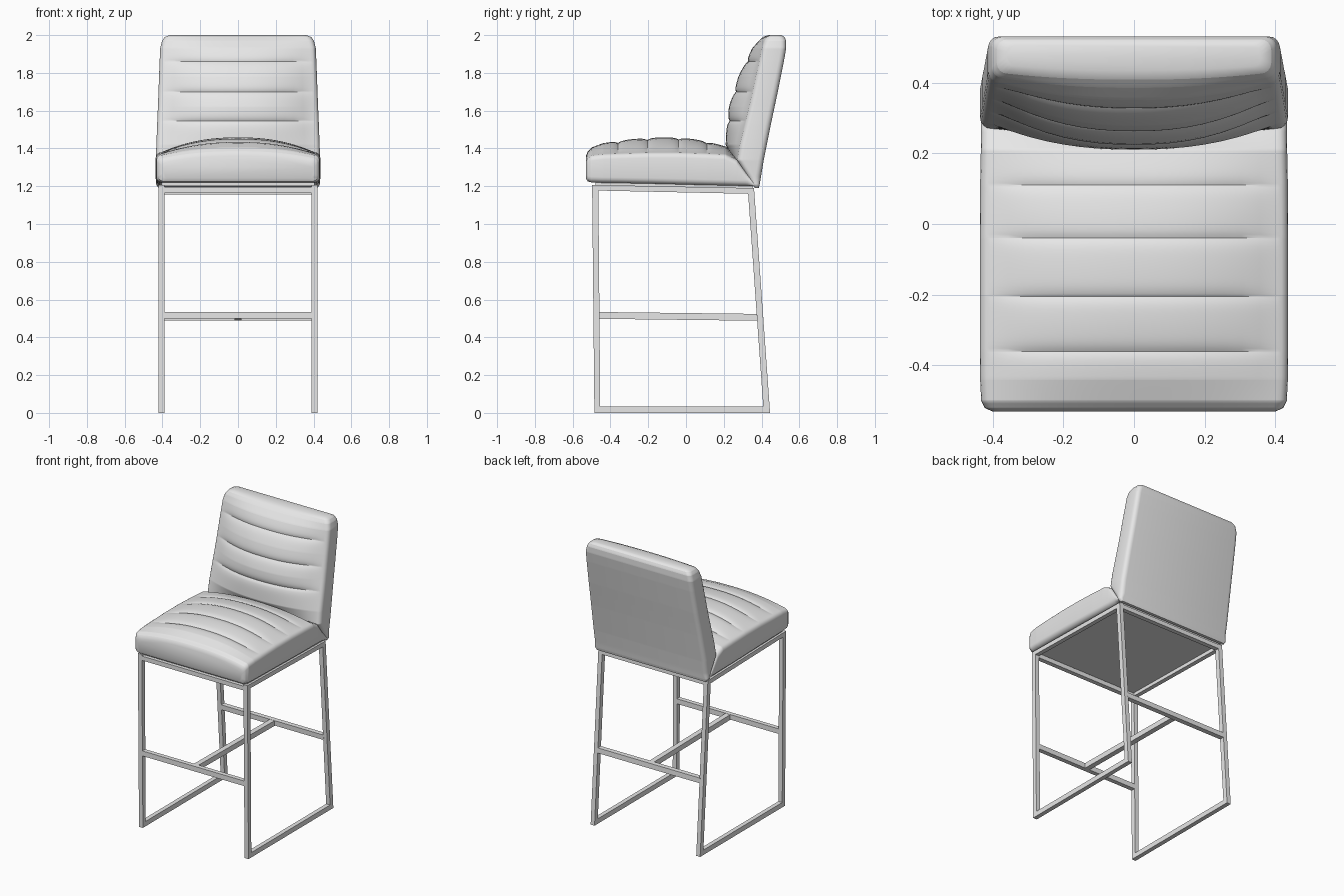
import bpy, bmesh, math

old = bpy.data.objects.get("Cube")
if old:
    bpy.data.objects.remove(old, do_unlink=True)

# One plain material for upholstery and frame
grey = bpy.data.materials.new("light_grey")
grey.use_nodes = True
color = (0.8, 0.8, 0.8, 1)
grey.diffuse_color = color
grey.node_tree.nodes["Principled BSDF"].inputs["Base Color"].default_value = color


def finish(name, bm, smooth=False):
    bmesh.ops.recalc_face_normals(bm, faces=bm.faces)
    mesh = bpy.data.meshes.new(name)
    bm.to_mesh(mesh)
    bm.free()
    mesh.materials.append(grey)
    obj = bpy.data.objects.new(name, mesh)
    bpy.context.collection.objects.link(obj)
    if smooth:
        bpy.ops.object.select_all(action='DESELECT')
        obj.select_set(True)
        bpy.context.view_layer.objects.active = obj
        bpy.ops.object.shade_smooth_by_angle(angle=math.radians(40))
    return obj


def prism(name, outline, x0, x1):
    """Extrude a (y, z) outline from x0 to x1."""
    bm = bmesh.new()
    a, b = [[bm.verts.new((x, y, z)) for y, z in outline] for x in (x0, x1)]
    bm.faces.new(a)
    bm.faces.new(b)
    n = len(outline)
    for i in range(n):
        j = (i + 1) % n
        bm.faces.new((a[i], a[j], b[j], b[i]))
    return finish(name, bm)


def sample(table, t):
    """Interpolate the rows of a table at position t."""
    for lo, hi in zip(table, table[1:]):
        if t <= hi[0]:
            k = (t - lo[0]) / (hi[0] - lo[0])
            return [p + (q - p) * k for p, q in zip(lo[1:], hi[1:])]
    return table[-1][1:]


def section(base, side, crown, w, dip):
    """Cross-section (x, h): flat base, rounded corners, crowned top."""
    r = min(0.03, (side - base) * 0.45)
    arc = [math.pi / 2 * i / 4 for i in range(5)]
    right = [(w - r + r * math.sin(a), base + r - r * math.cos(a)) for a in arc]
    right += [(w - r + r * math.cos(a), side - r + r * math.sin(a)) for a in arc]
    top = []
    for i in range(1, 16):
        u = 1 - i / 8
        h = side + (crown - side) * (1 - abs(u) ** 2.3) - dip * (1 - u ** 8)
        top.append(((w - r) * u, h))
    return right + top + [(-x, h) for x, h in reversed(right)]


def cushion(name, table, grooves, depth, place):
    """Loft channelled upholstery through the table's stations."""
    start, end = table[0][0], table[-1][0]
    steps = 80
    stations = {round(start + (end - start) * i / steps, 4) for i in range(steps + 1)}
    stations |= {row[0] for row in table} | set(grooves)
    bm = bmesh.new()
    rings = []
    for t in sorted(stations):
        near = min(abs(t - g) for g in grooves)
        dip = depth * math.exp(-near / 0.02)
        ring = section(*sample(table, t), dip)
        rings.append([bm.verts.new(place(x, t, h)) for x, h in ring])
    for a, b in zip(rings, rings[1:]):
        for i in range(len(a)):
            j = (i + 1) % len(a)
            bm.faces.new((a[i], a[j], b[j], b[i]))
    bm.faces.new(rings[0])
    bm.faces.new(rings[-1])
    return finish(name, bm, smooth=True)


# Seat cushion: y, underside, side edge, crown, half width
seat = [
    (-0.53, 1.24, 1.33, 1.36, 0.40),
    (-0.52, 1.225, 1.35, 1.385, 0.422),
    (-0.50, 1.22, 1.365, 1.405, 0.432),
    (-0.44, 1.218, 1.372, 1.428, 0.435),
    (-0.36, 1.217, 1.375, 1.442, 0.436),
    (-0.20, 1.214, 1.38, 1.458, 0.436),
    (-0.04, 1.21, 1.38, 1.46, 0.436),
    (0.11, 1.206, 1.375, 1.44, 0.435),
    (0.21, 1.204, 1.37, 1.41, 0.433),
    (0.27, 1.202, 1.34, 1.35, 0.432),
    (0.36, 1.20, 1.22, 1.22, 0.432),
]
cushion("seat_cushion", seat, (-0.36, -0.205, -0.04, 0.11), 0.013,
        lambda x, t, h: (x, t, h))

# Back cushion: z, rear, side edge, crown (all as -y), half width
back = [
    (1.19, -0.385, -0.365, -0.365, 0.42),
    (1.21, -0.39, -0.35, -0.35, 0.434),
    (1.34, -0.412, -0.27, -0.25, 0.435),
    (1.42, -0.428, -0.283, -0.21, 0.432),
    (1.53, -0.45, -0.31, -0.214, 0.428),
    (1.62, -0.469, -0.332, -0.227, 0.424),
    (1.70, -0.486, -0.35, -0.25, 0.421),
    (1.78, -0.502, -0.367, -0.277, 0.418),
    (1.86, -0.518, -0.385, -0.313, 0.415),
    (1.93, -0.53, -0.40, -0.35, 0.412),
    (1.97, -0.53, -0.413, -0.385, 0.402),
    (1.99, -0.522, -0.425, -0.408, 0.388),
    (2.0, -0.505, -0.445, -0.435, 0.36),
]
cushion("back_cushion", back, (1.545, 1.70, 1.86), 0.015,
        lambda x, t, h: (x, -h, t))

# Board under the seat
prism("seat_board", [(-0.48, 1.2), (0.35, 1.185), (0.36, 1.21), (-0.48, 1.225)], -0.405, 0.405)

# Side frames: each a four-bar loop with mitred corners
outer = [(-0.485, 0), (0.445, 0), (0.36, 1.19), (-0.497, 1.207)]
inner = [(-0.454, 0.034), (0.409, 0.034), (0.329, 1.16), (-0.464, 1.177)]
bars = ("floor_rail", "back_leg", "top_rail", "front_leg")
for side, s in (("left", 1), ("right", -1)):
    for i, bar in enumerate(bars):
        j = (i + 1) % 4
        prism(f"{side}_{bar}", [outer[i], outer[j], inner[j], inner[i]], s * 0.39, s * 0.42)

# Cross rails under the seat and footrest rails between the legs
rails = {
    "front_seat_rail": [(-0.495, 1.165), (-0.464, 1.165), (-0.464, 1.195), (-0.495, 1.195)],
    "back_seat_rail": [(0.331, 1.155), (0.362, 1.155), (0.36, 1.186), (0.329, 1.186)],
    "front_foot_rail": [(-0.489, 0.5), (-0.458, 0.5), (-0.458, 0.535), (-0.489, 0.535)],
    "back_foot_rail": [(0.376, 0.49), (0.41, 0.49), (0.408, 0.525), (0.374, 0.525)],
}
for name, outline in rails.items():
    prism(name, outline, -0.395, 0.395)

# Central bar joining the footrest rails
prism("centre_foot_bar", [(-0.46, 0.498), (0.378, 0.488), (0.376, 0.524), (-0.46, 0.534)], -0.018, 0.018)
